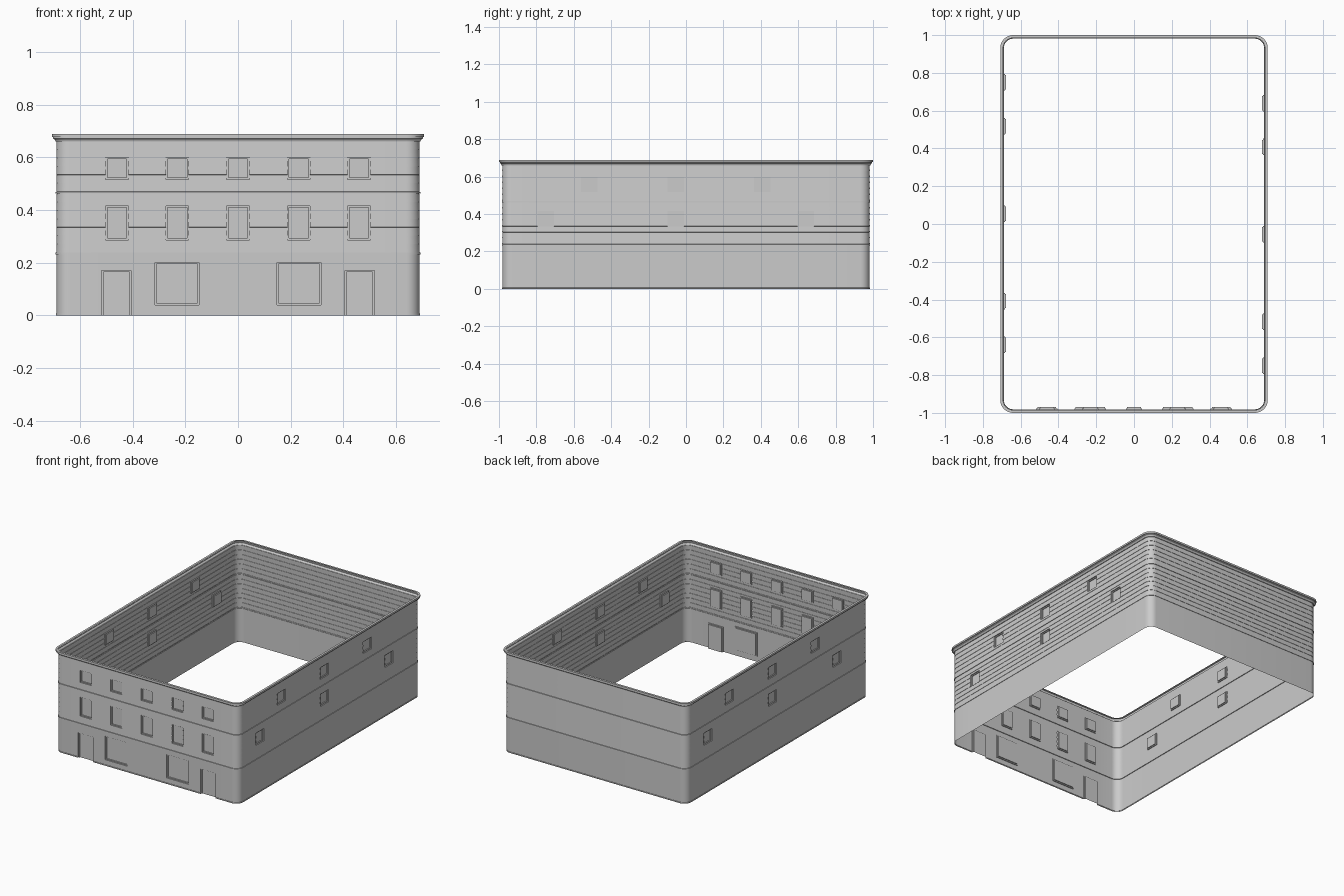
import bpy, bmesh, math
from mathutils import Vector

if "Cube" in bpy.data.objects:
    bpy.data.objects.remove(bpy.data.objects["Cube"])

HX, HY, RAD, SEG = 0.69, 0.982, 0.05, 8


def finish(bm, name):
    me = bpy.data.meshes.new(name)
    bm.to_mesh(me)
    bm.free()
    ob = bpy.data.objects.new(name, me)
    bpy.context.collection.objects.link(ob)
    bpy.ops.object.select_all(action='DESELECT')
    ob.select_set(True)
    bpy.context.view_layer.objects.active = ob
    bpy.ops.object.shade_smooth_by_angle(angle=math.radians(30))
    return ob


def ring(bm, off, z):
    """Rounded rectangle loop, counter-clockwise, pushed outward by off."""
    verts = []
    for i, (sx, sy) in enumerate([(1, 1), (-1, 1), (-1, -1), (1, -1)]):
        for k in range(SEG + 1):
            a = (i + k / SEG) * math.pi / 2
            verts.append(bm.verts.new((sx * (HX - RAD) + (RAD + off) * math.cos(a),
                                       sy * (HY - RAD) + (RAD + off) * math.sin(a), z)))
    return verts


def sweep(profile):
    bm = bmesh.new()
    loops = [ring(bm, o, z) for o, z in profile]
    n = len(loops[0])
    for a, b in zip(loops, loops[1:]):
        for i in range(n):
            j = (i + 1) % n
            bm.faces.new((a[i], a[j], b[j], b[i]))
    return bm


# Openings: wall, centre along wall, half width, bottom, top
openings = []
for c in (-0.46, -0.231, 0, 0.231, 0.46):
    openings += [('front', c, 0.043, 0.517, 0.60), ('front', c, 0.043, 0.287, 0.416)]
for s in (-1, 1):
    openings += [('front', s * 0.462, 0.056, 0, 0.17), ('front', s * 0.232, 0.084, 0.04, 0.20)]
for wall, s in (('right', 1), ('left', -1)):
    for c in (-0.518, -0.055, 0.408):
        openings.append((wall, s * c, 0.044, 0.518, 0.598))
    for c in (-0.75, -0.055, 0.64):
        openings.append((wall, s * c, 0.044, 0.333, 0.416))

# Along-wall direction and outward normal of each wall
frames = {'front': (Vector((1, 0, 0)), Vector((0, -1, 0)), HY),
          'right': (Vector((0, 1, 0)), Vector((1, 0, 0)), HX),
          'left': (Vector((0, 1, 0)), Vector((-1, 0, 0)), HX)}

# Wall shell: plinth, ground floor, then clapboard storeys with floor bands
profile = [(0.002, 0), (0.002, 0.006), (0, 0.007), (0, 0.231)]
for z0, z1, boards in ((0.231, 0.462, 7), (0.462, 0.662, 6)):
    profile += [(0.003, z0), (0.003, z0 + 0.007), (-0.001, z0 + 0.008)]
    h = (z1 - z0 - 0.008) / boards
    for i in range(boards):
        zb = z0 + 0.008 + i * h
        profile += [(0.0008, zb + 0.0005), (-0.001, zb + h)]
bm = sweep(profile)


def wall_faces(u, n, h):
    limit = (HY if n.x else HX) - RAD
    return [f for f in bm.faces if f.calc_center_median().dot(n) > h - 0.01
            and abs(f.calc_center_median().dot(u)) < limit]


for wall, (u, n, h) in frames.items():
    mine = [o for o in openings if o[0] == wall]
    cuts = {(round(o[1] + s * o[2], 4), 0) for o in mine for s in (-1, 1)}
    cuts |= {(z, 1) for o in mine for z in o[3:5] if z > 0}
    for value, vertical in sorted(cuts):
        axis = Vector((0, 0, 1)) if vertical else u
        fs = wall_faces(u, n, h)
        geom = fs + list({e for f in fs for e in f.edges}) + list({v for f in fs for v in f.verts})
        bmesh.ops.bisect_plane(bm, geom=geom, dist=1e-6, plane_co=axis * value, plane_no=axis)
    dead = []
    for f in wall_faces(u, n, h):
        c = f.calc_center_median()
        if any(abs(c.dot(u) - o[1]) < o[2] and o[3] - 1e-5 < c.z < o[4] for o in mine):
            dead.append(f)
    bmesh.ops.delete(bm, geom=dead, context='FACES')
finish(bm, 'clapboard_walls')

# Recessed windows and doors with a narrow frame step
for kind in ('door', 'window'):
    bm = bmesh.new()
    for wall, c, w, z0, z1 in openings:
        if (z0 == 0) != (kind == 'door'):
            continue
        u, n, h = frames[wall]
        loops = []
        for inset, depth in ((0, 0), (0, 0.006), (0.006, 0.006), (0.006, 0.012)):
            b = z0 if z0 == 0 else z0 + inset
            loops.append([bm.verts.new(u * (c + a * (w - inset)) + n * (h - depth) + Vector((0, 0, z)))
                          for a, z in ((-1, b), (1, b), (1, z1 - inset), (-1, z1 - inset))])
        for p, q in zip(loops, loops[1:]):
            for i in range(1 if z0 == 0 else 0, 4):
                j = (i + 1) % 4
                bm.faces.new((p[i], p[j], q[j], q[i]))
        face = bm.faces.new(loops[-1])
        if wall == 'left':
            bmesh.ops.reverse_faces(bm, faces=list(bm.faces)[-(13 if z0 else 10):])
    finish(bm, kind + '_recesses')

# Cornice with a cove and a square top rim
finish(sweep([(0, 0.660), (0.004, 0.661), (0.005, 0.665), (0.008, 0.669), (0.013, 0.672),
              (0.013, 0.677), (0.018, 0.678), (0.018, 0.690), (0.003, 0.690)]), 'cornice')
